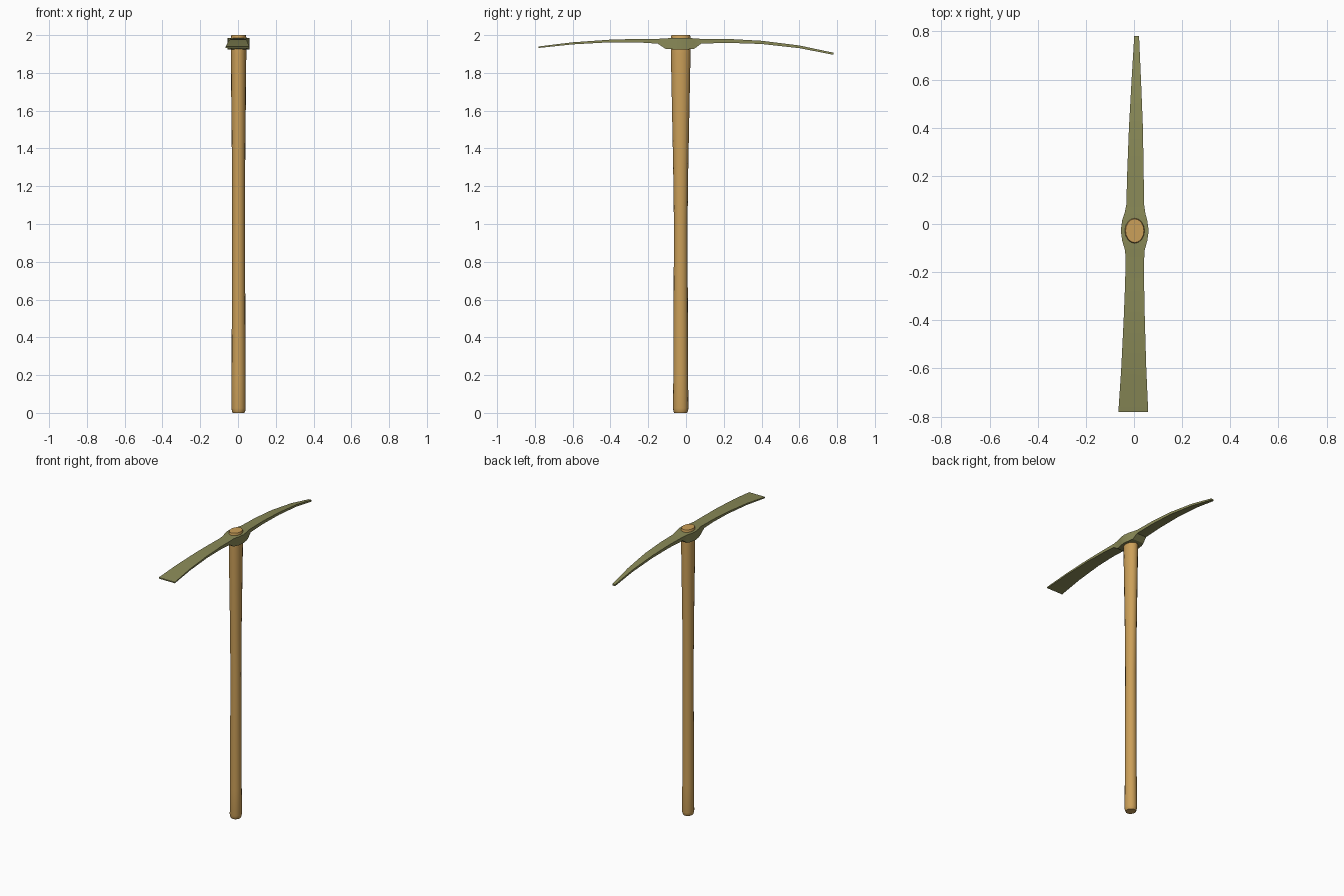
import bpy, bmesh, math


def material(name, color):
    m = bpy.data.materials.new(name)
    m.diffuse_color = color
    return m


def loft(name, rings, mat, angle):
    """Skin a list of equal-length point rings and cap both ends."""
    bm = bmesh.new()
    loops = [[bm.verts.new(p) for p in ring] for ring in rings]
    n = len(loops[0])
    for a, b in zip(loops, loops[1:]):
        for i in range(n):
            j = (i + 1) % n
            bm.faces.new((a[i], a[j], b[j], b[i]))
    bm.faces.new(loops[0])
    bm.faces.new(loops[-1])
    bmesh.ops.recalc_face_normals(bm, faces=bm.faces)
    me = bpy.data.meshes.new(name)
    bm.to_mesh(me)
    bm.free()
    ob = bpy.data.objects.new(name, me)
    bpy.context.collection.objects.link(ob)
    me.materials.append(mat)
    bpy.ops.object.select_all(action='DESELECT')
    ob.select_set(True)
    bpy.context.view_layer.objects.active = ob
    bpy.ops.object.shade_smooth_by_angle(angle=math.radians(angle))
    return ob


wood = material("wood", (0.60, 0.35, 0.10, 1))
metal = material("olive_metal", (0.25, 0.25, 0.095, 1))

# Handle: oval sections that swell towards the head (z, rx, ry)
sections = [(0.0, 0.031, 0.034), (0.008, 0.035, 0.038), (0.025, 0.038, 0.041),
            (0.2, 0.037, 0.039), (1.0, 0.034, 0.036), (1.3, 0.035, 0.040),
            (1.6, 0.038, 0.046), (1.9, 0.041, 0.052), (1.99, 0.041, 0.052),
            (2.0, 0.038, 0.049)]
SIDES = 16
rings = []
for z, rx, ry in sections:
    rings.append([(0.003 + rx * math.cos(2 * math.pi * i / SIDES),
                   -0.028 + ry * math.sin(2 * math.pi * i / SIDES), z)
                  for i in range(SIDES)])
loft("handle", rings, wood, 40)

# Head: flat blade in front, eye collar in the middle, pick at the back
# (y, x left, x right, z bottom, z top)
head = [(-0.78, -0.065, 0.059, 1.932, 1.940), (-0.60, -0.053, 0.051, 1.951, 1.962),
        (-0.40, -0.043, 0.045, 1.962, 1.976), (-0.25, -0.037, 0.042, 1.961, 1.980),
        (-0.15, -0.035, 0.042, 1.955, 1.980), (-0.11, -0.037, 0.044, 1.928, 1.983),
        (-0.07, -0.049, 0.055, 1.925, 1.984), (-0.028, -0.055, 0.061, 1.925, 1.984),
        (0.015, -0.049, 0.055, 1.925, 1.984), (0.045, -0.039, 0.047, 1.928, 1.983),
        (0.08, -0.032, 0.042, 1.955, 1.980), (0.22, -0.028, 0.040, 1.959, 1.980),
        (0.40, -0.021, 0.037, 1.953, 1.970), (0.60, -0.010, 0.029, 1.931, 1.945),
        (0.78, 0.001, 0.021, 1.896, 1.907)]
loft("pick_head", [[(l, y, b), (r, y, b), (r, y, t), (l, y, t)]
                   for y, l, r, b, t in head], metal, 25)
